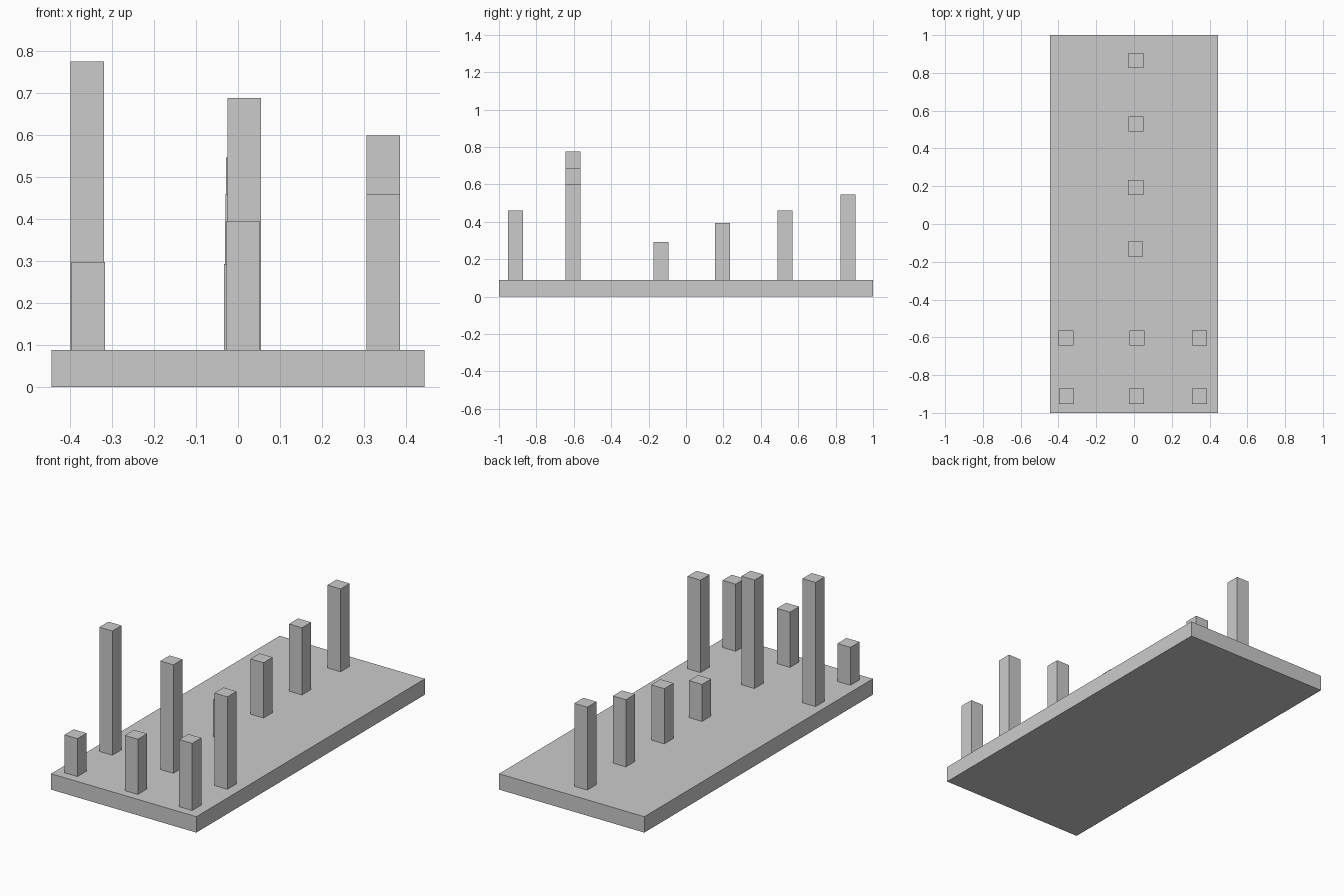
import bpy

if "Cube" in bpy.data.objects:
    bpy.data.objects.remove(bpy.data.objects["Cube"])

BASE_TOP = 0.088
PEG_WIDTH = 0.08


def box(name, x, y, z0, z1, width, depth):
    """Box spanning z0..z1, centred on x, y."""
    bpy.ops.mesh.primitive_cube_add(size=1, location=(x, y, (z0 + z1) / 2))
    obj = bpy.context.object
    obj.name = name
    obj.scale = (width, depth, z1 - z0)
    bpy.ops.object.transform_apply(location=False, rotation=False, scale=True)
    return obj


# Flat base board
box("base_board", 0, 0, 0, BASE_TOP, 0.89, 2.0)

# Square pegs: name, x, y, top height
pegs = [
    # front row, rising to the right
    ("front_peg_left", -0.357, -0.912, 0.298),
    ("front_peg_middle", 0.013, -0.912, 0.394),
    ("front_peg_right", 0.346, -0.912, 0.46),
    # second row, falling to the right
    ("second_peg_left", -0.359, -0.604, 0.776),
    ("second_peg_middle", 0.015, -0.604, 0.689),
    ("second_peg_right", 0.346, -0.604, 0.60),
    # centre line, rising to the back
    ("line_peg_1", 0.007, -0.133, 0.293),
    ("line_peg_2", 0.009, 0.194, 0.394),
    ("line_peg_3", 0.010, 0.529, 0.46),
    ("line_peg_4", 0.011, 0.865, 0.547),
]
for name, x, y, top in pegs:
    box(name, x, y, BASE_TOP, top, PEG_WIDTH, PEG_WIDTH)
